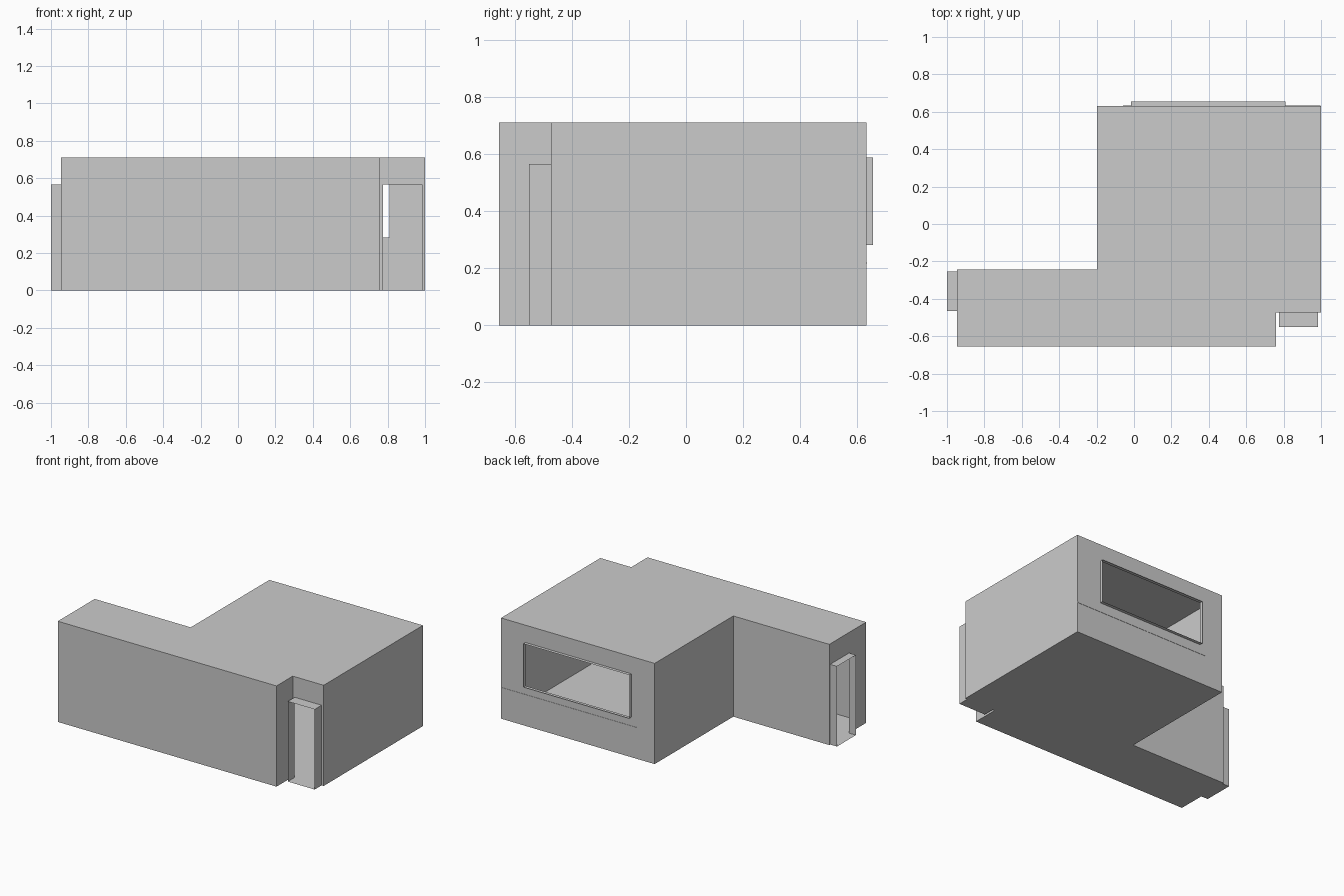
import bpy
from mathutils import Vector

if "Cube" in bpy.data.objects:
    bpy.data.objects.remove(bpy.data.objects["Cube"])

H = 0.71  # ceiling height
# L-shaped plan, counter-clockwise from above
PLAN = [(-0.947, -0.655), (0.759, -0.655), (0.759, -0.474), (1.0, -0.474),
        (1.0, 0.632), (-0.198, 0.632), (-0.198, -0.244), (-0.947, -0.244)]


def make(name, faces):
    """Thin-sheet object from a list of face corner lists."""
    verts, polys = [], []
    for f in faces:
        polys.append(range(len(verts), len(verts) + len(f)))
        verts += [tuple(v) for v in f]
    me = bpy.data.meshes.new(name)
    me.from_pydata(verts, [], [list(p) for p in polys])
    ob = bpy.data.objects.new(name, me)
    bpy.context.collection.objects.link(ob)
    return ob


def wall(name, a, b, hole=None, depth=0):
    """Wall from a to b; hole = (start, end, bottom, top) gets a projecting lining."""
    a, b = Vector((*a, 0)), Vector((*b, 0))
    d = (b - a).normalized()
    n = Vector((d.y, -d.x, 0))
    L = (b - a).length

    def pt(s, z, o=0):
        return a + d * s + n * o + Vector((0, 0, z))

    def quad(s0, s1, z0, z1):
        return [pt(s0, z0), pt(s1, z0), pt(s1, z1), pt(s0, z1)]

    if not hole:
        make(name, [quad(0, L, 0, H)])
        return
    s0, s1, z0, z1 = hole
    parts = [quad(0, s0, 0, H), quad(s1, L, 0, H), quad(s0, s1, z1, H)]
    if z0 > 0:
        parts.append(quad(s0, s1, 0, z0))
    make(name, parts)
    # lining: sill, two jambs and head
    ring = [(s0, z0), (s1, z0), (s1, z1), (s0, z1)]
    make(name + "_opening_lining",
         [[pt(*p), pt(*p, depth), pt(*q, depth), pt(*q)]
          for p, q in zip(ring, ring[1:] + ring[:1])])


# floor and ceiling
make("floor", [[(x, y, 0) for x, y in reversed(PLAN)]])
make("ceiling", [[(x, y, H) for x, y in PLAN]])

# walls, with two doorways and a window
names = ["front_wall", "entry_side_wall", "entry_wall", "right_wall",
         "back_wall", "inner_side_wall", "inner_back_wall", "left_wall"]
holes = {"entry_wall": ((0.015, 0.225, 0, 0.565), 0.077),
         "back_wall": ((0.19, 1.016, 0.282, 0.588), 0.023),
         "left_wall": ((0.01, 0.22, 0, 0.565), 0.053)}
for i, nm in enumerate(names):
    wall(nm, PLAN[i], PLAN[(i + 1) % len(PLAN)], *holes.get(nm, (None, 0)))

# thin rail along the back wall below the window
bpy.ops.mesh.primitive_cube_add(size=1, location=(0.469, 0.631, 0.218))
rail = bpy.context.object
rail.name = "wall_rail"
rail.scale = (1.058, 0.006, 0.007)
